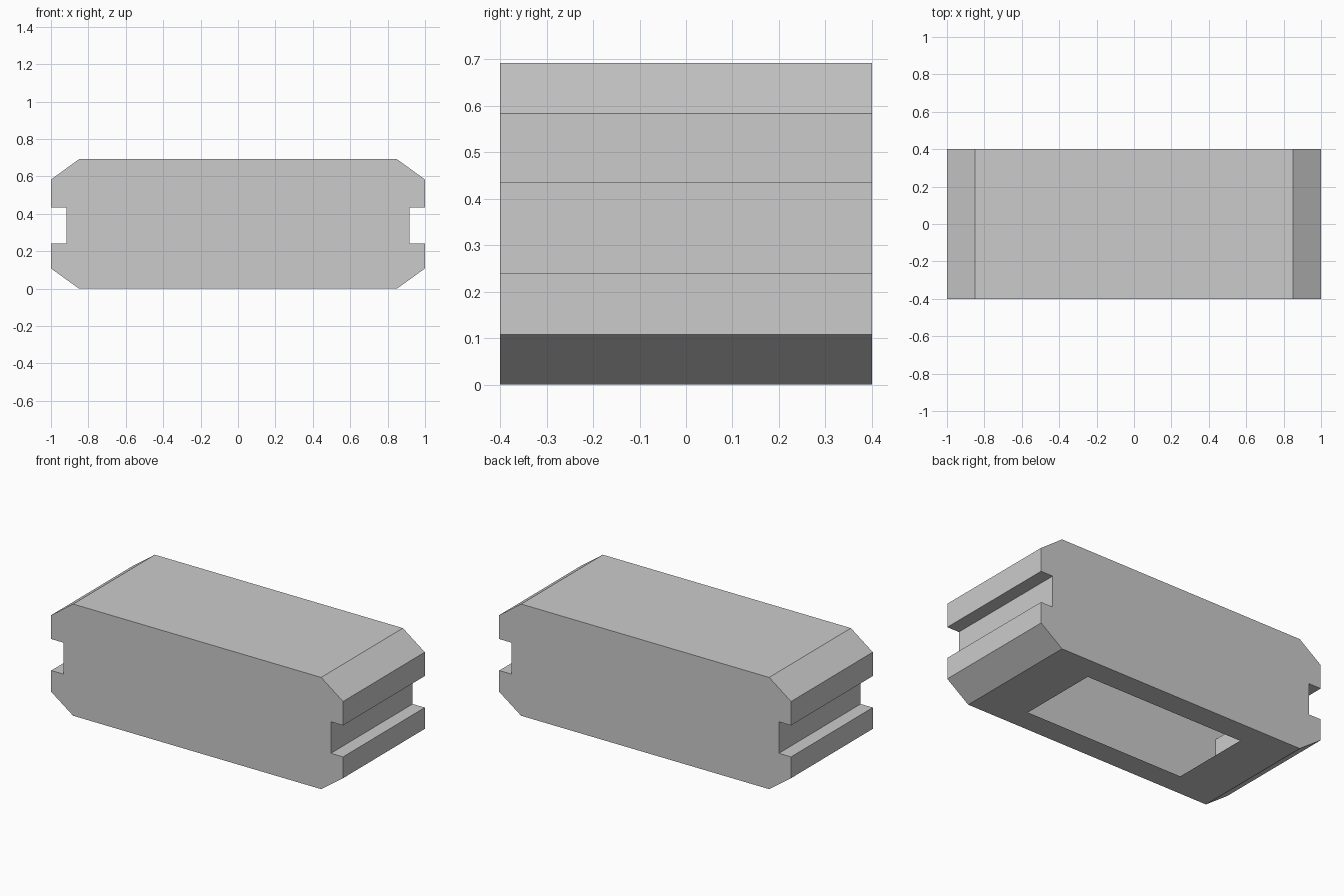
import bpy
import bmesh
from math import copysign

cube = bpy.data.objects.get("Cube")
if cube:
    bpy.data.objects.remove(cube, do_unlink=True)

HALF_DEPTH = 0.4
HOLE_X, HOLE_Y = 0.545, 0.255

# Flat grey finish
grey = bpy.data.materials.new("light_grey")
grey.use_nodes = True
colour = (0.6, 0.6, 0.6, 1)
grey.diffuse_color = colour
grey.node_tree.nodes["Principled BSDF"].inputs["Base Color"].default_value = colour

# Half outline: chamfered corners with a square groove in the end
half = [(0.85, 0), (1, 0.108), (1, 0.24), (0.917, 0.24),
        (0.917, 0.435), (1, 0.435), (1, 0.583), (0.85, 0.692)]
outline = half + [(-x, z) for x, z in reversed(half)]

# Extrude the mirrored outline from front to back
bm = bmesh.new()
front = bm.faces.new([bm.verts.new((x, -HALF_DEPTH, z)) for x, z in outline])
swept = bmesh.ops.extrude_face_region(bm, geom=[front], use_keep_orig=True)
back_verts = [g for g in swept["geom"] if isinstance(g, bmesh.types.BMVert)]
bmesh.ops.translate(bm, verts=back_verts, vec=(0, 2 * HALF_DEPTH, 0))
bmesh.ops.recalc_face_normals(bm, faces=bm.faces)

# Rectangular opening in the underside, leading into the hollow shell
bottom = min(bm.faces, key=lambda f: f.calc_center_median().z)
bmesh.ops.inset_region(bm, faces=[bottom], thickness=0.1)
for v in bottom.verts:
    v.co.x = copysign(HOLE_X, v.co.x)
    v.co.y = copysign(HOLE_Y, v.co.y)
bmesh.ops.delete(bm, geom=[bottom], context='FACES_ONLY')

mesh = bpy.data.meshes.new("grooved_shell")
bm.to_mesh(mesh)
bm.free()
mesh.materials.append(grey)
shell = bpy.data.objects.new("grooved_shell", mesh)
bpy.context.collection.objects.link(shell)
